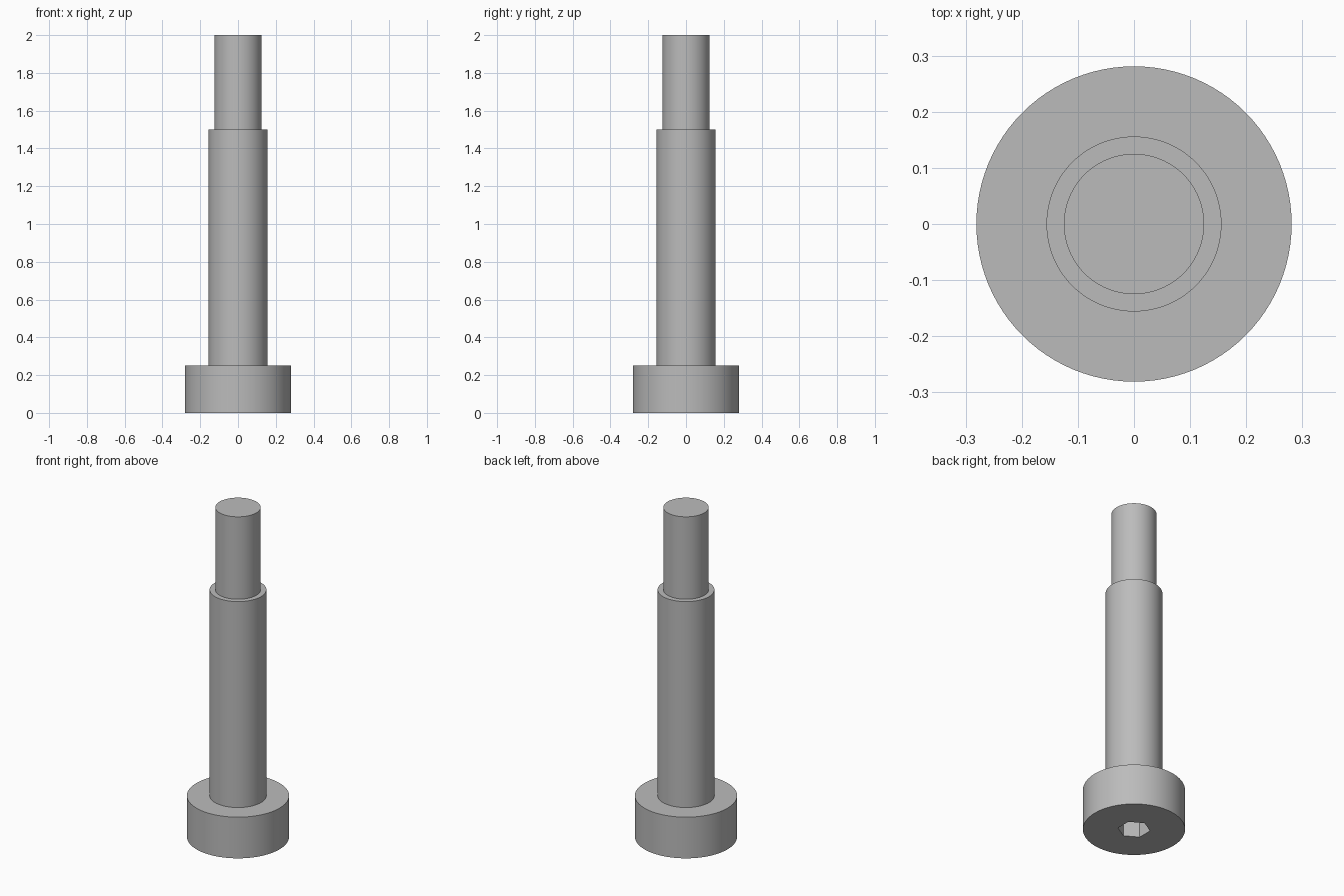
import bpy
import bmesh
import math
from mathutils import Matrix

SEGMENTS = 96

default = bpy.data.objects.get("Cube")
if default:
    bpy.data.objects.remove(default, do_unlink=True)

# Plain grey metal
steel = bpy.data.materials.new("grey_steel")
steel.use_nodes = True
grey = (0.5, 0.5, 0.5, 1.0)
steel.diffuse_color = grey
steel.node_tree.nodes["Principled BSDF"].inputs["Base Color"].default_value = grey


def make_object(name, bm):
    mesh = bpy.data.meshes.new(name)
    bmesh.ops.recalc_face_normals(bm, faces=bm.faces)
    bm.to_mesh(mesh)
    bm.free()
    mesh.materials.append(steel)
    obj = bpy.data.objects.new(name, mesh)
    bpy.context.collection.objects.link(obj)
    return obj


def turned_part(name, profile):
    """Stack rings of (radius, z) and close both ends."""
    bm = bmesh.new()
    rings = []
    for radius, z in profile:
        ring = bmesh.ops.create_circle(
            bm, segments=SEGMENTS, radius=radius,
            matrix=Matrix.Translation((0, 0, z)))["verts"]
        rings.append(ring)
    for low, high in zip(rings, rings[1:]):
        for i in range(SEGMENTS):
            j = (i + 1) % SEGMENTS
            bm.faces.new((low[i], low[j], high[j], high[i]))
    bm.faces.new(rings[0])
    bm.faces.new(rings[-1])
    return make_object(name, bm)


# Head, shoulder and narrower end turned as one solid
head_r, shoulder_r, end_r = 0.281, 0.156, 0.125
head_top, shoulder_top, end_top = 0.25, 1.5, 2.0
bolt = turned_part("shoulder_bolt", [
    (head_r, 0), (head_r, head_top),
    (shoulder_r, head_top), (shoulder_r, shoulder_top),
    (end_r, shoulder_top), (end_r, end_top),
])

# Hexagonal socket in the underside of the head, corners on the y axis
socket_depth, socket_r = 0.13, 0.09
bm = bmesh.new()
bmesh.ops.create_cone(bm, cap_ends=True, segments=6, radius1=socket_r,
                      radius2=socket_r, depth=2 * socket_depth)
corner = max(bm.verts, key=lambda v: v.co.y).co
turn = math.pi / 2 - math.atan2(corner.y, corner.x)
bmesh.ops.rotate(bm, verts=bm.verts, matrix=Matrix.Rotation(turn, 3, "Z"))
cutter = make_object("socket_cutter", bm)
cutter.hide_render = True

cut = bolt.modifiers.new("hex_socket", "BOOLEAN")
cut.operation = "DIFFERENCE"
cut.solver = "EXACT"
cut.object = cutter

# Bake the cut, drop the cutter, then smooth the round walls
bpy.ops.object.select_all(action="DESELECT")
bolt.select_set(True)
bpy.context.view_layer.objects.active = bolt
bpy.ops.object.modifier_apply(modifier=cut.name)
bpy.data.objects.remove(cutter, do_unlink=True)
bpy.ops.object.shade_smooth_by_angle(angle=math.radians(30))
